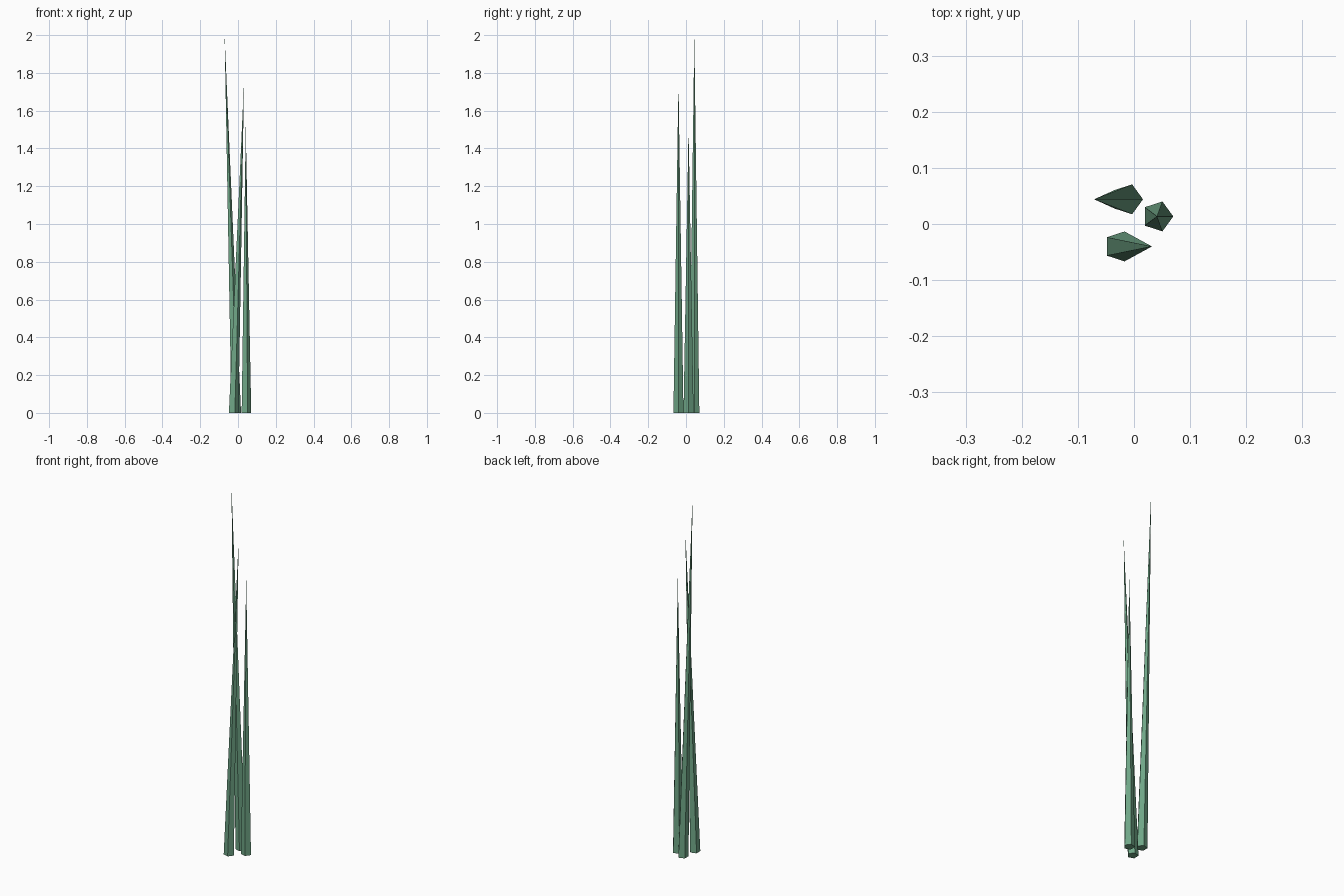
import bpy, bmesh
from math import cos, sin, tau

if "Cube" in bpy.data.objects:
    bpy.data.objects.remove(bpy.data.objects["Cube"])

green = bpy.data.materials.new("grass_green")
green.diffuse_color = (0.16, 0.38, 0.24, 1)
green.use_nodes = True
green.node_tree.nodes["Principled BSDF"].inputs["Base Color"].default_value = green.diffuse_color

SIDES, RADIUS = 5, 0.028


def blade(name, base, tip):
    """Five-sided grass spike from a flat base to a leaning tip."""
    bm = bmesh.new()
    ring = [bm.verts.new((base[0] + RADIUS * cos(tau * i / SIDES),
                          base[1] + RADIUS * sin(tau * i / SIDES), 0))
            for i in range(SIDES)]
    apex = bm.verts.new(tip)
    bm.faces.new(ring[::-1])
    for i in range(SIDES):
        bm.faces.new((ring[i], ring[(i + 1) % SIDES], apex))
    mesh = bpy.data.meshes.new(name)
    bm.to_mesh(mesh)
    bm.free()
    mesh.materials.append(green)
    obj = bpy.data.objects.new(name, mesh)
    bpy.context.collection.objects.link(obj)
    return obj


# Three blades of one tuft
blade("tall_blade", (-0.012, 0.044), (-0.071, 0.044, 2.0))
blade("middle_blade", (-0.0255, -0.04), (0.032, -0.04, 1.755))
blade("short_blade", (0.042, 0.0135), (0.041, 0.0135, 1.515))
